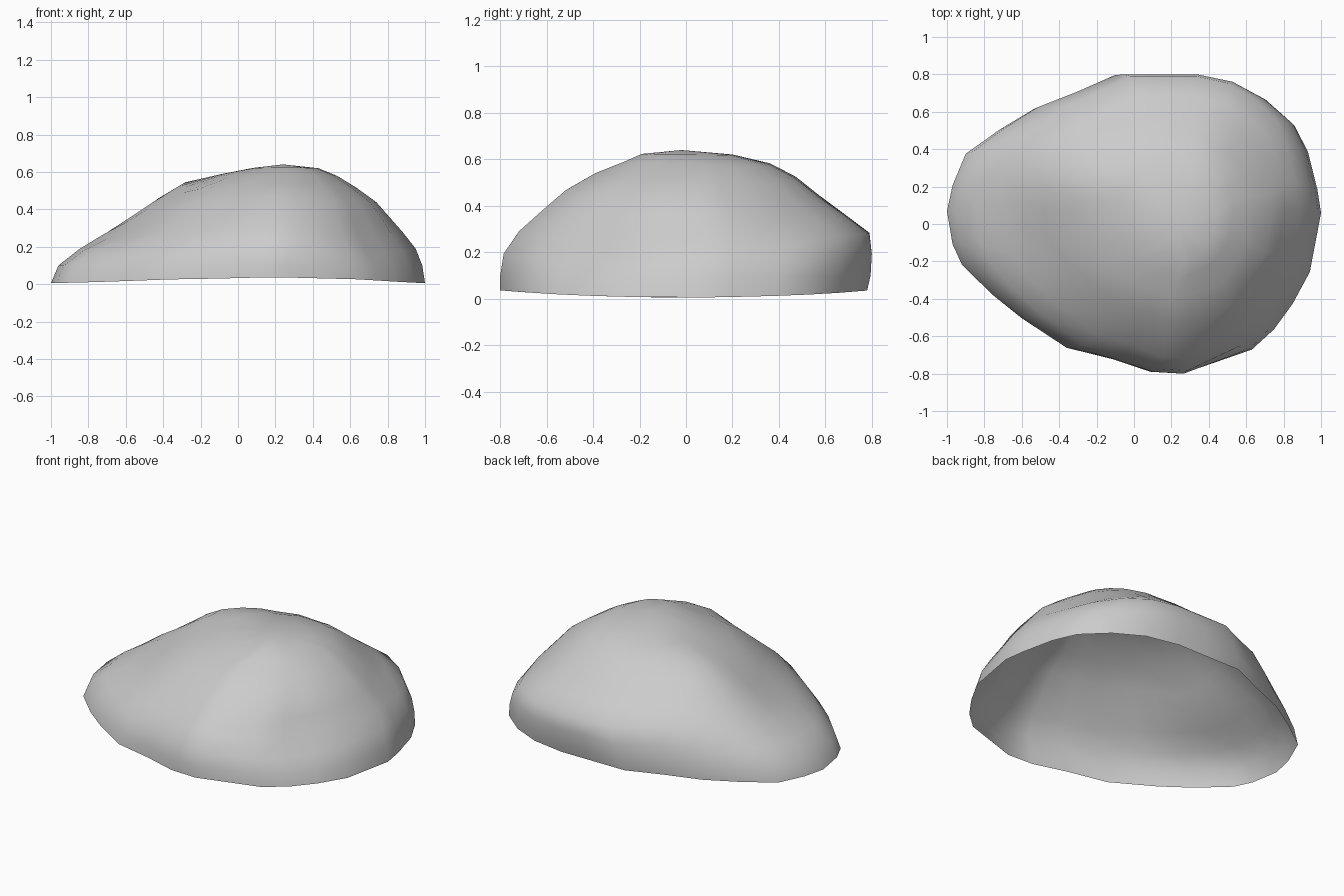
import bpy, bmesh, math
from mathutils import Vector, Matrix

cube = bpy.data.objects.get("Cube")
if cube:
    bpy.data.objects.remove(cube, do_unlink=True)

# Plan outline of the boulder
OUTLINE = [(1, .07), (.98, .2), (.93, .4), (.86, .54), (.71, .67), (.53, .76), (.32, .8),
           (.12, .8), (-.12, .8), (-.33, .71), (-.54, .63), (-.72, .52), (-.9, .39),
           (-.97, .22), (-1, .08), (-.97, -.1), (-.92, -.21), (-.76, -.37), (-.6, -.5),
           (-.36, -.66), (-.12, -.72), (.09, -.79), (.26, -.8), (.63, -.67), (.75, -.56),
           (.85, -.42), (.94, -.25)]

# Height contours: z, x min, x max, y min, y max
LEVELS = [(0, -1, 1, -.8, .78), (.1, -.96, .985, -.8, .795), (.19, -.85, .95, -.785, .8),
          (.28, -.72, .88, -.72, .79), (.36, -.6, .81, -.62, .68), (.44, -.48, .74, -.52, .57),
          (.52, -.33, .63, -.39, .47), (.58, -.1, .53, -.27, .36), (.62, .08, .43, -.19, .2)]
PEAK = (.24, -.02, .64)

# Hollows and bulges: x, y, radius, depth
DENTS = [(-.5, -.08, .24, .07), (.68, .42, .2, .05), (-.3, .42, .3, -.04), (.2, -.5, .22, -.03)]

# Broad worn facet on the front corner
FACET_POINT = Vector((.66, -.34, .34))
FACET_NORMAL = Vector((.72, -.5, .5)).normalized()


def shape(x, y, z):
    """Apply hollows and the worn facet to a point of the dome."""
    fade = min(1, z / .25)
    for dx, dy, r, depth in DENTS:
        z -= depth * fade * math.exp(-((x - dx) ** 2 + (y - dy) ** 2) / r ** 2)
    p = Vector((x, y, z))
    over = (p - FACET_POINT).dot(FACET_NORMAL)
    if over > 0:
        p -= FACET_NORMAL * over * .85 * fade
    return p


# Open shell built from stacked contours
bm = bmesh.new()
rings = []
for i, (z, x0, x1, y0, y1) in enumerate(LEVELS):
    ring = []
    for u, v in OUTLINE:
        x = (x0 + x1) / 2 + u * (x1 - x0) / 2
        y = (y0 + y1) / 2 + v * (y1 - y0) / 1.6
        rim = .005 + .03 * (v / .8) ** 2
        ring.append(bm.verts.new(shape(x, y, z if i else rim)))
    rings.append(ring)
n = len(OUTLINE)
for lower, upper in zip(rings, rings[1:]):
    for k in range(n):
        j = (k + 1) % n
        bm.faces.new((lower[k], lower[j], upper[j], upper[k]))
peak = bm.verts.new(PEAK)
for k in range(n):
    bm.faces.new((rings[-1][k], rings[-1][(k + 1) % n], peak))

mesh = bpy.data.meshes.new("boulder_shell")
bm.to_mesh(mesh)
bm.free()
rock = bpy.data.objects.new("boulder_shell", mesh)
bpy.context.collection.objects.link(rock)

# Plain stone colour
stone = bpy.data.materials.new("stone_grey")
stone.use_nodes = True
colour = (.6, .6, .6, 1)
stone.diffuse_color = colour
stone.node_tree.nodes["Principled BSDF"].inputs["Base Color"].default_value = colour
mesh.materials.append(stone)

bpy.context.view_layer.objects.active = rock
rock.select_set(True)
bpy.ops.object.shade_smooth_by_angle(angle=math.radians(50))
